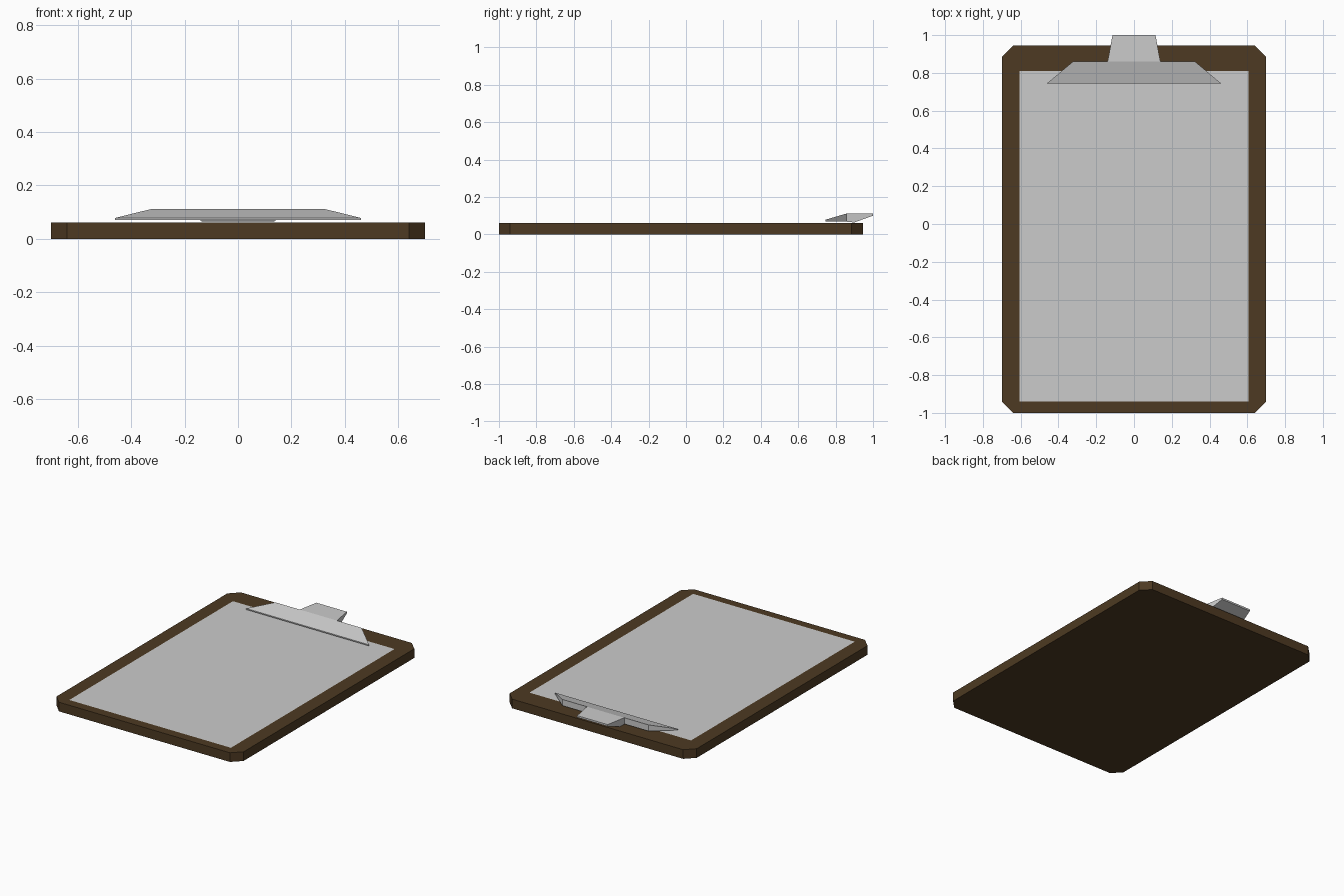
import bpy, bmesh

if "Cube" in bpy.data.objects:
    bpy.data.objects.remove(bpy.data.objects["Cube"])


def finish(name, bm, color=None):
    bmesh.ops.recalc_face_normals(bm, faces=bm.faces)
    mesh = bpy.data.meshes.new(name)
    bm.to_mesh(mesh)
    bm.free()
    obj = bpy.data.objects.new(name, mesh)
    bpy.context.collection.objects.link(obj)
    if color:
        mat = bpy.data.materials.new(name + "_material")
        mat.diffuse_color = color
        mat.use_nodes = True
        mat.node_tree.nodes["Principled BSDF"].inputs["Base Color"].default_value = mat.diffuse_color
        mesh.materials.append(mat)
    return obj


def loft(name, stations):
    """Symmetric solid through sections (y, half_width, z_bottom, z_top)."""
    bm = bmesh.new()
    rings = [[bm.verts.new(p) for p in
              ((-w, y, lo), (w, y, lo), (w, y, hi), (-w, y, hi))]
             for y, w, lo, hi in stations]
    for a, b in zip(rings, rings[1:]):
        for i in range(4):
            j = (i + 1) % 4
            bm.faces.new((a[i], a[j], b[j], b[i]))
    bm.faces.new(rings[0])
    bm.faces.new(rings[-1])
    return finish(name, bm)


# Board: rectangle with cut corners, extruded upwards
W, FRONT, BACK, CUT, THICK = 0.70, -1.0, 0.945, 0.06, 0.062
outline = [(W - CUT, FRONT), (W, FRONT + CUT), (W, BACK - CUT), (W - CUT, BACK)]
outline += [(-x, y) for x, y in reversed(outline)]
bm = bmesh.new()
base = bm.faces.new([bm.verts.new((x, y, 0)) for x, y in outline])
top = bmesh.ops.extrude_face_region(bm, geom=[base], use_keep_orig=True)
bmesh.ops.translate(bm, vec=(0, 0, THICK),
                    verts=[v for v in top["geom"] if isinstance(v, bmesh.types.BMVert)])
finish("board", bm, (0.075, 0.042, 0.016, 1))

# Paper: single sheet lying just above the board
bm = bmesh.new()
bm.faces.new([bm.verts.new((x, y, 0.0635)) for x, y in
              ((-0.605, -0.94), (0.605, -0.94), (0.605, 0.81), (-0.605, 0.81))])
finish("paper", bm)

# Clip jaw: wide wedge rising towards the back
loft("clip_jaw", [(0.745, 0.46, 0.07, 0.078), (0.86, 0.323, 0.07, 0.112)])

# Clip lever: flat-topped tab with a sloping underside
loft("clip_lever", [(0.86, 0.14, 0.067, 0.112), (0.90, 0.132, 0.064, 0.112),
                    (1.0, 0.114, 0.10, 0.112)])
